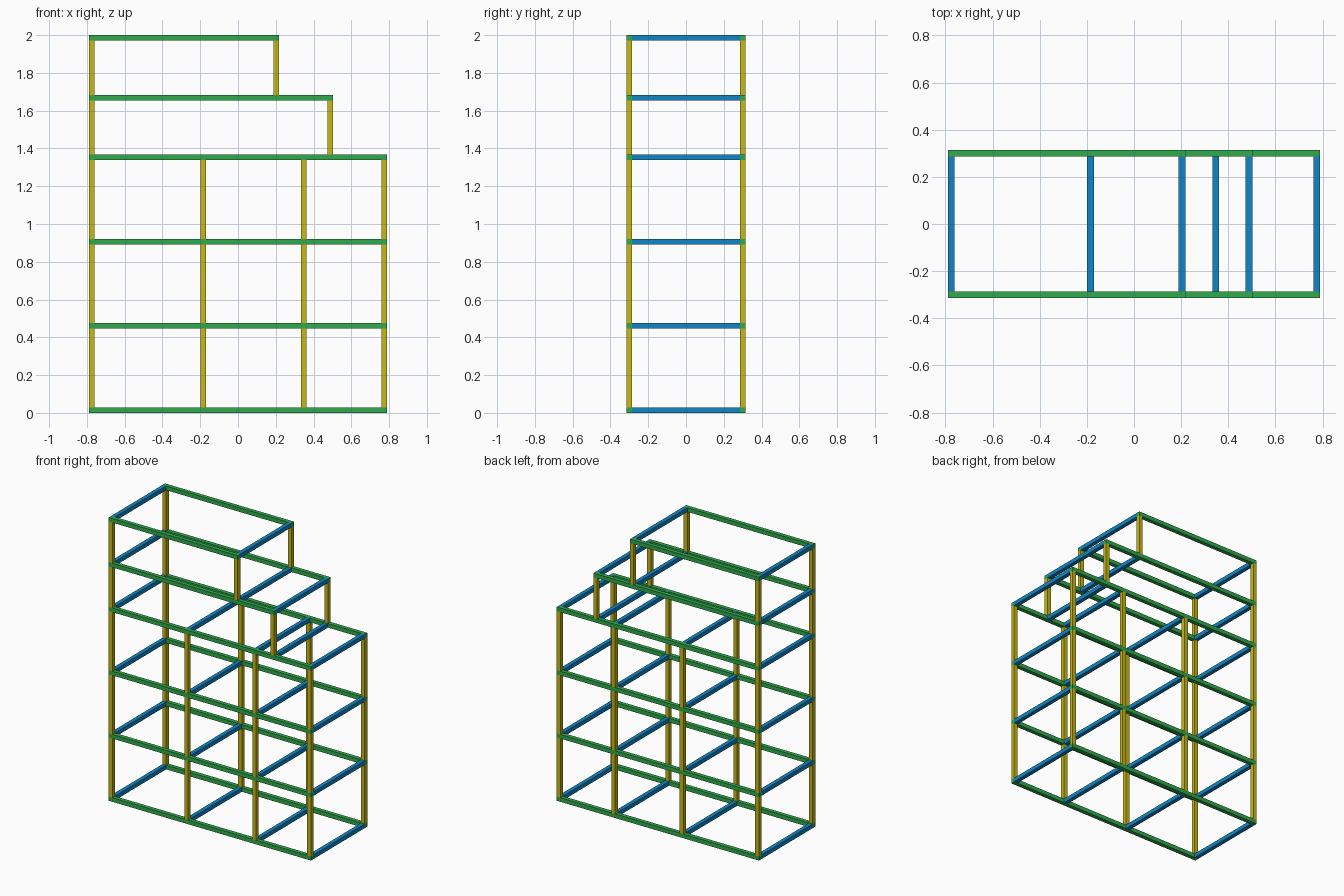
import bpy
import bmesh
from mathutils import Matrix, Vector

if "Cube" in bpy.data.objects:
    bpy.data.objects.remove(bpy.data.objects["Cube"])

T = 0.029                 # beam thickness
H = T / 2
X0 = -0.79                # left end of every rail
Y = 0.3145                # half depth
LEVELS = [0.0145, 0.461, 0.907, 1.3535, 1.6695, 1.9855]   # rail centre heights
ENDS = [0.79, 0.79, 0.79, 0.79, 0.503, 0.218]             # right end of each rail


def material(name, color):
    m = bpy.data.materials.new(name)
    m.diffuse_color = (*color, 1)
    m.use_nodes = True
    m.node_tree.nodes["Principled BSDF"].inputs["Base Color"].default_value = m.diffuse_color
    return m


GREEN = material("green", (0.030, 0.40, 0.075))
BLUE = material("blue", (0.005, 0.24, 0.56))
YELLOW = material("yellow", (0.57, 0.48, 0.008))


def beam(name, lo, hi, mat):
    """Square bar spanning two opposite corners."""
    lo, hi = Vector(lo), Vector(hi)
    bm = bmesh.new()
    bmesh.ops.create_cube(bm, size=1, matrix=Matrix.Diagonal((*(hi - lo), 1)))
    me = bpy.data.meshes.new(name)
    bm.to_mesh(me)
    bm.free()
    me.materials.append(mat)
    ob = bpy.data.objects.new(name, me)
    ob.location = (lo + hi) / 2
    bpy.context.collection.objects.link(ob)


LEFT = X0 + H
BAYS = [LEFT, -0.185, 0.347, 0.79 - H]
STEP_LOW, STEP_HIGH = 0.503 - H, 0.218 - H

# Post positions standing on each level
POSTS = [BAYS, BAYS, BAYS, [LEFT, STEP_LOW], [LEFT, STEP_HIGH]]
# Cross bars at each level, including those carrying the stepped posts
CROSS = [BAYS, BAYS, BAYS, BAYS + [STEP_LOW],
         [LEFT, STEP_LOW, STEP_HIGH], [LEFT, STEP_HIGH]]

for i, z in enumerate(LEVELS):
    # Long rails and the posts above them, front and back
    for side, y in (("front", -Y + H), ("back", Y - H)):
        beam(f"{side}_rail_{i}", (X0, y - H, z - H), (ENDS[i], y + H, z + H), GREEN)
        if i < len(POSTS):
            for j, x in enumerate(POSTS[i]):
                beam(f"{side}_post_{i}_{j}", (x - H, y - H, z + H),
                     (x + H, y + H, LEVELS[i + 1] - H), YELLOW)
    # Cross bars between the front and back rails
    for j, x in enumerate(CROSS[i]):
        beam(f"cross_bar_{i}_{j}", (x - H, -Y + T, z - H), (x + H, Y - T, z + H), BLUE)
